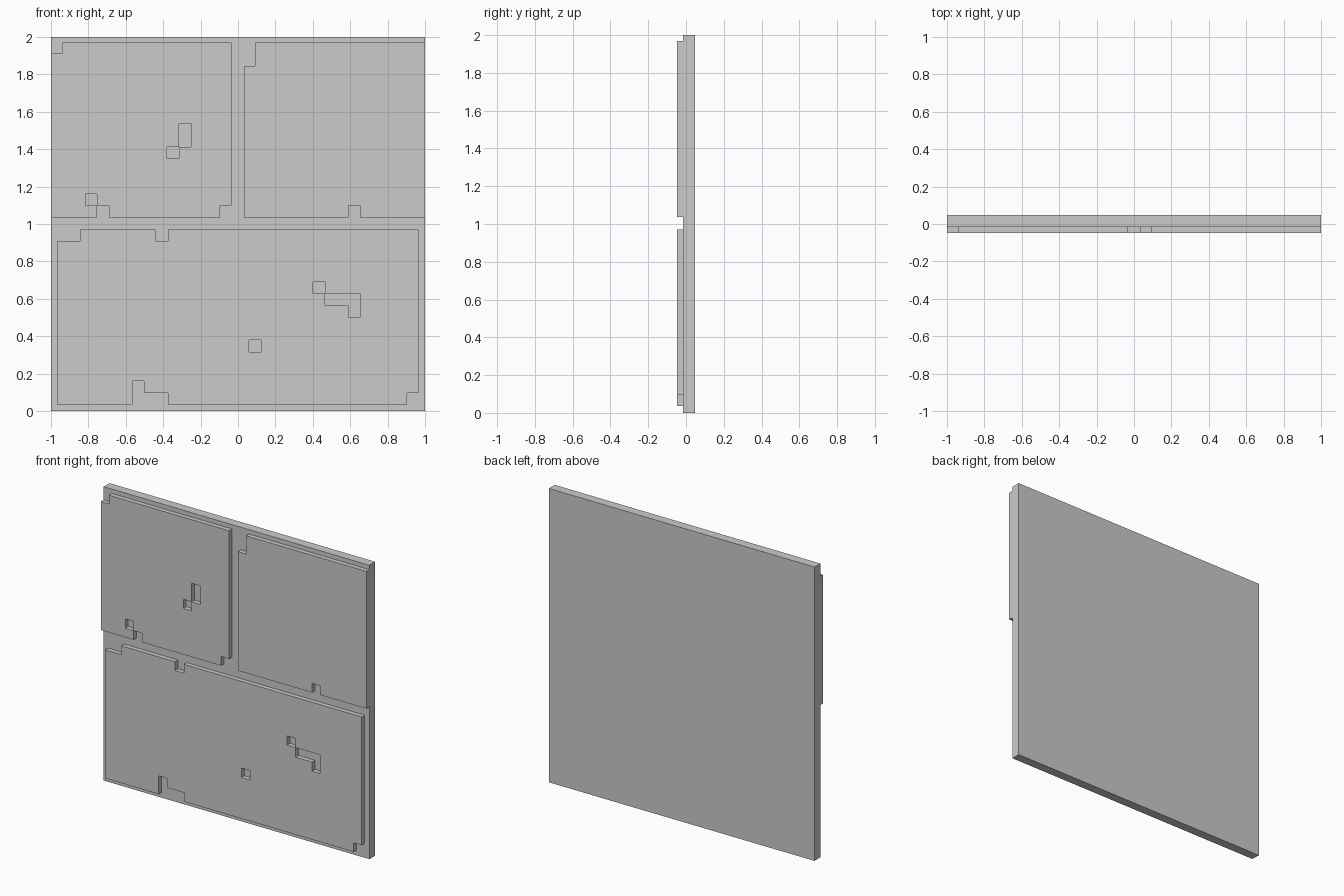
import bpy, bmesh

if "Cube" in bpy.data.objects:
    bpy.data.objects.remove(bpy.data.objects["Cube"])

FRONT, SEAM, BACK = -0.047, -0.0157, 0.047   # tile face, slab face, rear face


def panel(name, rect, y_front, y_back, cuts=()):
    """Upright plate (x0, x1, z0, z1) with rectangular chips and pits cut through it."""
    rects = [rect, *cuts]
    xs = sorted({v for r in rects for v in r[:2]})
    zs = sorted({v for r in rects for v in r[2:]})
    bm = bmesh.new()
    grid = {(x, z): bm.verts.new((x, y_front, z)) for x in xs for z in zs}
    for xa, xb in zip(xs, xs[1:]):
        for za, zb in zip(zs, zs[1:]):
            cx, cz = (xa + xb) / 2, (za + zb) / 2
            if any(r[0] < cx < r[1] and r[2] < cz < r[3] for r in cuts):
                continue
            bm.faces.new([grid[p] for p in ((xa, za), (xb, za), (xb, zb), (xa, zb))])
    bmesh.ops.delete(bm, geom=[v for v in bm.verts if not v.link_faces], context='VERTS')
    # thicken the front sheet backwards
    sheet = bm.faces[:]
    ext = bmesh.ops.extrude_face_region(bm, geom=sheet, use_keep_orig=True)
    for v in ext['geom']:
        if isinstance(v, bmesh.types.BMVert):
            v.co.y = y_back
    bmesh.ops.recalc_face_normals(bm, faces=bm.faces[:])
    mesh = bpy.data.meshes.new(name)
    bm.to_mesh(mesh)
    bm.free()
    obj = bpy.data.objects.new(name, mesh)
    bpy.context.collection.objects.link(obj)
    return obj


# Backing slab
panel("backing_slab", (-1, 1, 0, 2), SEAM, BACK)

# Upper left stone: chipped corners, edge chip and pits
panel("upper_left_stone", (-1, -0.034, 1.036, 1.97), FRONT, SEAM, [
    (-1, -0.938, 1.911, 1.97),
    (-0.095, -0.034, 1.036, 1.098),
    (-0.753, -0.69, 1.036, 1.098),
    (-0.816, -0.753, 1.098, 1.161),
    (-0.379, -0.316, 1.349, 1.411),
    (-0.316, -0.251, 1.411, 1.537),
])

# Upper right stone
panel("upper_right_stone", (0.032, 1, 1.036, 1.97), FRONT, SEAM, [
    (0.032, 0.092, 1.846, 1.97),
    (0.59, 0.652, 1.036, 1.098),
])

# Wide lower stone
panel("lower_stone", (-0.967, 0.964, 0.036, 0.97), FRONT, SEAM, [
    (-0.967, -0.844, 0.91, 0.97),
    (-0.442, -0.375, 0.91, 0.97),
    (-0.564, -0.502, 0.036, 0.16),
    (-0.502, -0.375, 0.036, 0.097),
    (0.904, 0.964, 0.036, 0.097),
    (0.402, 0.466, 0.628, 0.69),
    (0.466, 0.652, 0.563, 0.628),
    (0.59, 0.652, 0.501, 0.563),
    (0.059, 0.123, 0.316, 0.38),
])
